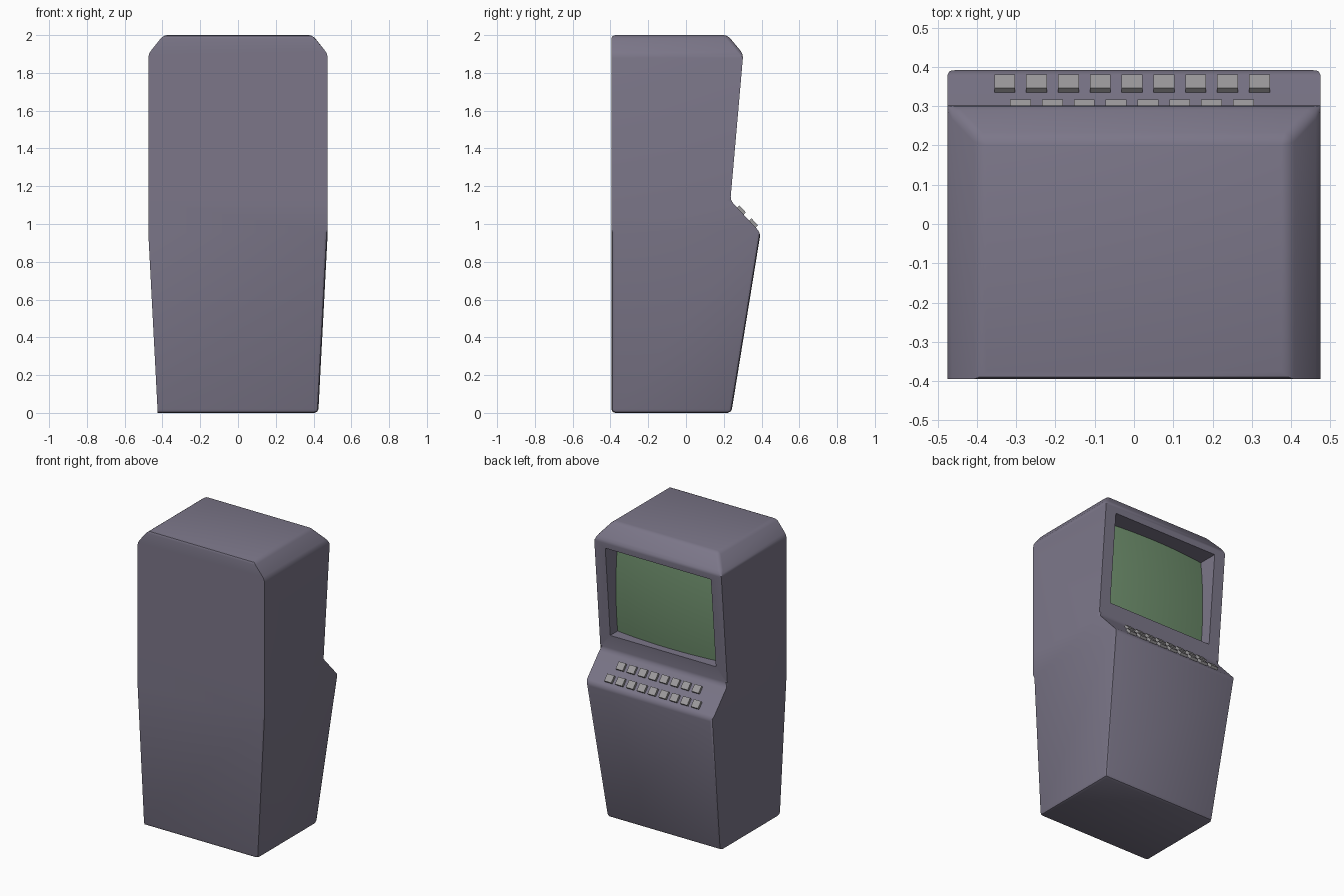
import bpy, bmesh, math
from mathutils import Matrix, Vector

if "Cube" in bpy.data.objects:
    bpy.data.objects.remove(bpy.data.objects["Cube"], do_unlink=True)


def material(name, rgb):
    m = bpy.data.materials.new(name)
    m.use_nodes = True
    m.diffuse_color = (*rgb, 1)
    m.node_tree.nodes["Principled BSDF"].inputs["Base Color"].default_value = (*rgb, 1)
    return m


def finish(bm, name, mat, smooth=True):
    bmesh.ops.recalc_face_normals(bm, faces=bm.faces)
    mesh = bpy.data.meshes.new(name)
    bm.to_mesh(mesh)
    bm.free()
    obj = bpy.data.objects.new(name, mesh)
    bpy.context.collection.objects.link(obj)
    mesh.materials.append(mat)
    if smooth:
        bpy.ops.object.select_all(action='DESELECT')
        obj.select_set(True)
        bpy.context.view_layer.objects.active = obj
        bpy.ops.object.shade_smooth_by_angle(angle=math.radians(32))
    return obj


body_mat = material("grey violet casing", (0.2, 0.183, 0.25))
screen_mat = material("green screen", (0.16, 0.28, 0.155))
key_mat = material("grey keys", (0.33, 0.32, 0.33))

BACK = -0.395
# Cabinet rings: height, half width, y of the screen side
rings = [(0, 0.425, 0.24), (0.955, 0.475, 0.395), (1.125, 0.475, 0.235),
         (1.9, 0.475, 0.303), (2, 0.395, 0.22)]
bm = bmesh.new()
loops = [[bm.verts.new(p) for p in ((-w, BACK, z), (w, BACK, z), (w, y, z), (-w, y, z))]
         for z, w, y in rings]
for low, high in zip(loops, loops[1:]):
    for i in range(4):
        j = (i + 1) % 4
        bm.faces.new((low[i], low[j], high[j], high[i]))
bm.faces.new(loops[0][::-1])
bm.faces.new(loops[-1])
bmesh.ops.recalc_face_normals(bm, faces=bm.faces)

# Screen opening: inset frame pushed into the cabinet
screen_face = next(f for f in bm.faces if all(v in loops[2] + loops[3] for v in f.verts)
                   and f.normal.y > 0.9)
bmesh.ops.inset_individual(bm, faces=[screen_face], thickness=0.08)
for v in screen_face.verts:
    z = 1.845 if v.co.z > 1.5 else 1.235
    y = 0.235 + (z - 1.125) * 0.068 / 0.775
    v.co = (math.copysign(0.395, v.co.x), y, z)
ext = bmesh.ops.extrude_face_region(bm, geom=[screen_face])
for v in ext["geom"]:
    if isinstance(v, bmesh.types.BMVert):
        v.co.y = 0.13
if screen_face.is_valid:
    bm.faces.remove(screen_face)


# Softened edges: roof, desk lip, foot and lower corners
def edge(a, b):
    return bm.edges.get((a, b))


soft = [edge(loops[r][2], loops[r][3]) for r in (0, 1, 2, 3)]
soft += [edge(loops[4][i], loops[4][(i + 1) % 4]) for i in range(4)]
soft += [edge(loops[3][i], loops[4][i]) for i in (2, 3)]
soft += [edge(loops[3][i], loops[3][(i + 1) % 4]) for i in (1, 3)]
soft += [edge(loops[0][i], loops[1][i]) for i in (1, 2, 3)]
soft += [edge(loops[0][i], loops[0][i + 1]) for i in (0, 1)]
bmesh.ops.bevel(bm, geom=[e for e in soft if e], offset=0.02, segments=2,
                profile=0.5, affect='EDGES', clamp_overlap=True)
finish(bm, "cabinet", body_mat)

# Bulging screen glass
bm = bmesh.new()
bmesh.ops.create_grid(bm, x_segments=16, y_segments=14, size=1)
for v in bm.verts:
    u, t = v.co.x, v.co.y
    v.co = (u * 0.395, 0.21 - 0.026 * u * u - 0.018 * t * t, 1.54 + t * 0.305)
screen = finish(bm, "screen_glass", screen_mat)
if screen.data.polygons[0].normal.y < 0:
    screen.data.flip_normals()

# Two staggered rows of keys on the sloping desk
desk = Vector((0, 0.16, -0.17)).normalized()
out = Vector((0, -desk.z, desk.y))
turn = Matrix((Vector((1, 0, 0)), desk, out)).transposed()
if turn.determinant() < 0:
    turn.col[0] = -turn.col[0]
bm = bmesh.new()
for count, y in ((9, 0.352), (8, 0.288)):
    z = 1.125 - (y - 0.235) * 0.17 / 0.16
    for k in range(count):
        x = -0.005 + (k - (count - 1) / 2) * 0.081
        place = Matrix.Translation(Vector((x, y, z)) + out * 0.004) @ turn.to_4x4()
        bmesh.ops.create_cube(bm, size=1, matrix=place @ Matrix.Diagonal((0.053, 0.05, 0.024, 1)))
finish(bm, "keys", key_mat, smooth=False)
